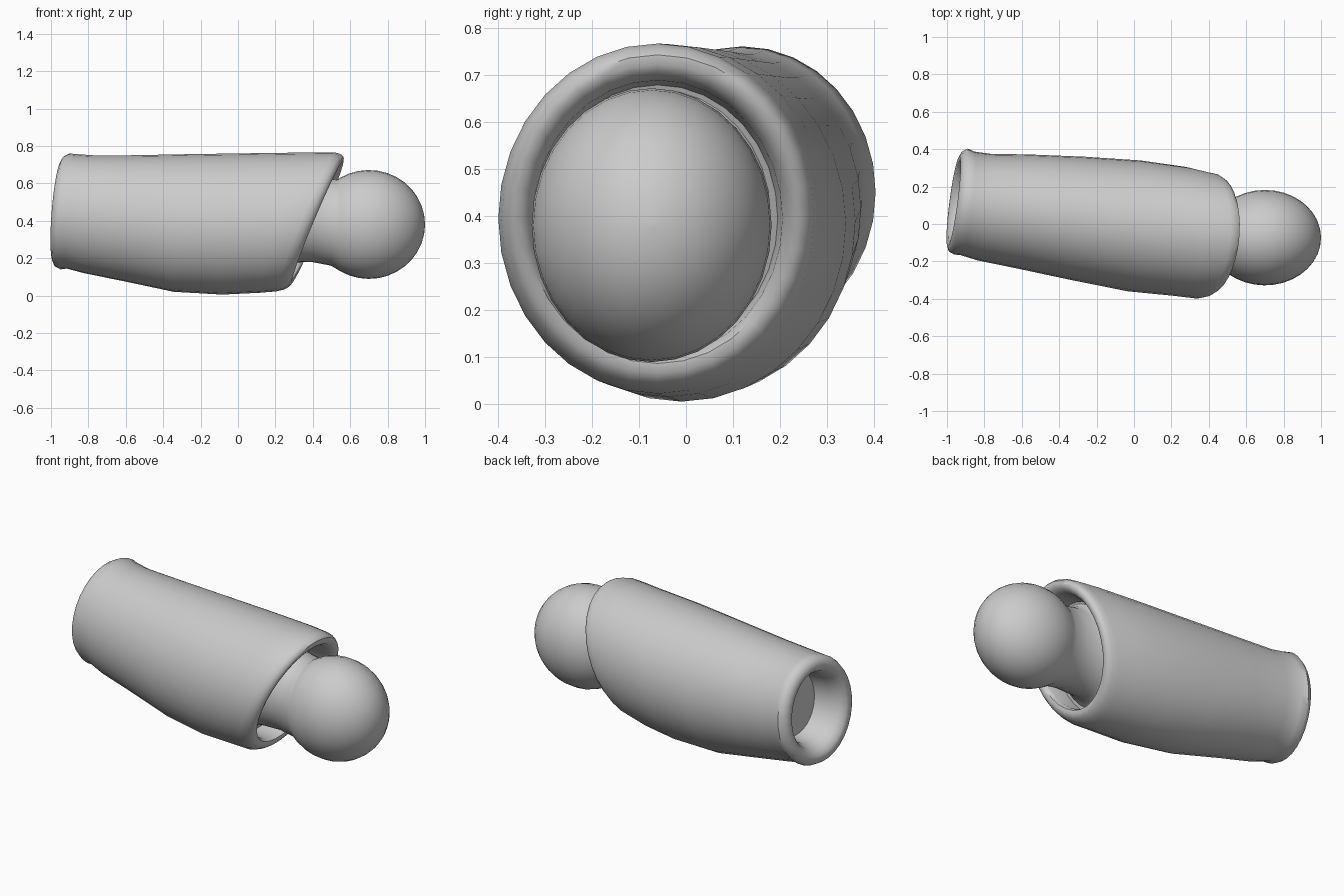
import bpy
import bmesh
from math import cos, sin, pi, radians

cube = bpy.data.objects.get("Cube")
if cube:
    bpy.data.objects.remove(cube, do_unlink=True)

GREY = (0.6, 0.6, 0.6, 1)
grey = bpy.data.materials.new("plain grey")
grey.use_nodes = True
grey.diffuse_color = GREY
grey.node_tree.nodes["Principled BSDF"].inputs["Base Color"].default_value = GREY


def loft(name, rings, sides=32):
    """Skin elliptical rings (x, y, z, half_y, half_z, lean_y, lean_z), capped at both ends."""
    bm = bmesh.new()
    loops = []
    for x, y, z, ry, rz, ly, lz in rings:
        loop = []
        for i in range(sides):
            a = 2 * pi * i / sides
            dy, dz = ry * cos(a), rz * sin(a)
            loop.append(bm.verts.new((x + ly * dy + lz * dz, y + dy, z + dz)))
        loops.append(loop)
    for a, b in zip(loops, loops[1:]):
        for i in range(sides):
            j = (i + 1) % sides
            bm.faces.new((a[i], a[j], b[j], b[i]))
    bm.faces.new(loops[0])
    bm.faces.new(loops[-1])
    bmesh.ops.recalc_face_normals(bm, faces=bm.faces)
    mesh = bpy.data.meshes.new(name)
    bm.to_mesh(mesh)
    bm.free()
    mesh.materials.append(grey)
    obj = bpy.data.objects.new(name, mesh)
    bpy.context.collection.objects.link(obj)
    bpy.ops.object.select_all(action='DESELECT')
    obj.select_set(True)
    bpy.context.view_layer.objects.active = obj
    bpy.ops.object.shade_smooth_by_angle(angle=radians(50))
    return obj


# Sleeve: socket floor, rounded lip, tapering body, slanted lip, joint recess
socket = [(x, y, .45, ry, rz, .13, .08) for x, y, ry, rz in (
    (-.78, .11, .17, .19), (-.88, .115, .175, .2), (-.935, .12, .195, .22),
    (-.96, .12, .215, .245), (-.965, .12, .24, .27), (-.953, .12, .268, .295),
    (-.925, .12, .283, .31), (-.89, .11, .277, .306))]
body = [
    (-.8, .09, .435, .285, .315, .12, .08),
    (-.6, .068, .415, .304, .335, .11, .08),
    (-.3, .03, .388, .33, .368, .1, .12),
    (0, -.01, .383, .35, .378, .09, .22),
    (.25, -.04, .39, .345, .375, .08, .35)]
mouth = [(x, -.06, .394, ry, rz, .07, .42) for x, ry, rz in (
    (.36, .339, .372), (.395, .332, .363), (.418, .318, .348),
    (.425, .3, .328), (.418, .28, .308), (.39, .265, .294), (.28, .255, .284))]
loft("sleeve", socket + body + mouth)

# Ball joint: flared neck rising out of the recess into a ball
neck = [
    (.27, -.06, .4, .252, .28, .07, .42),
    (.3, -.062, .402, .225, .25, .07, .42),
    (.345, -.065, .405, .21, .23, .05, .4),
    (.44, -.07, .404, .204, .224, 0, .22),
    (.515, -.07, .39, .204, .23, 0, .08)]
ball = []
for step in range(13):
    a = radians(120) * (1 - step / 12) + .01
    ball.append((.7 + .3 * cos(a), -.073, .38, .255 * sin(a), .291 * sin(a), 0, 0))
loft("ball_joint", neck + ball)
